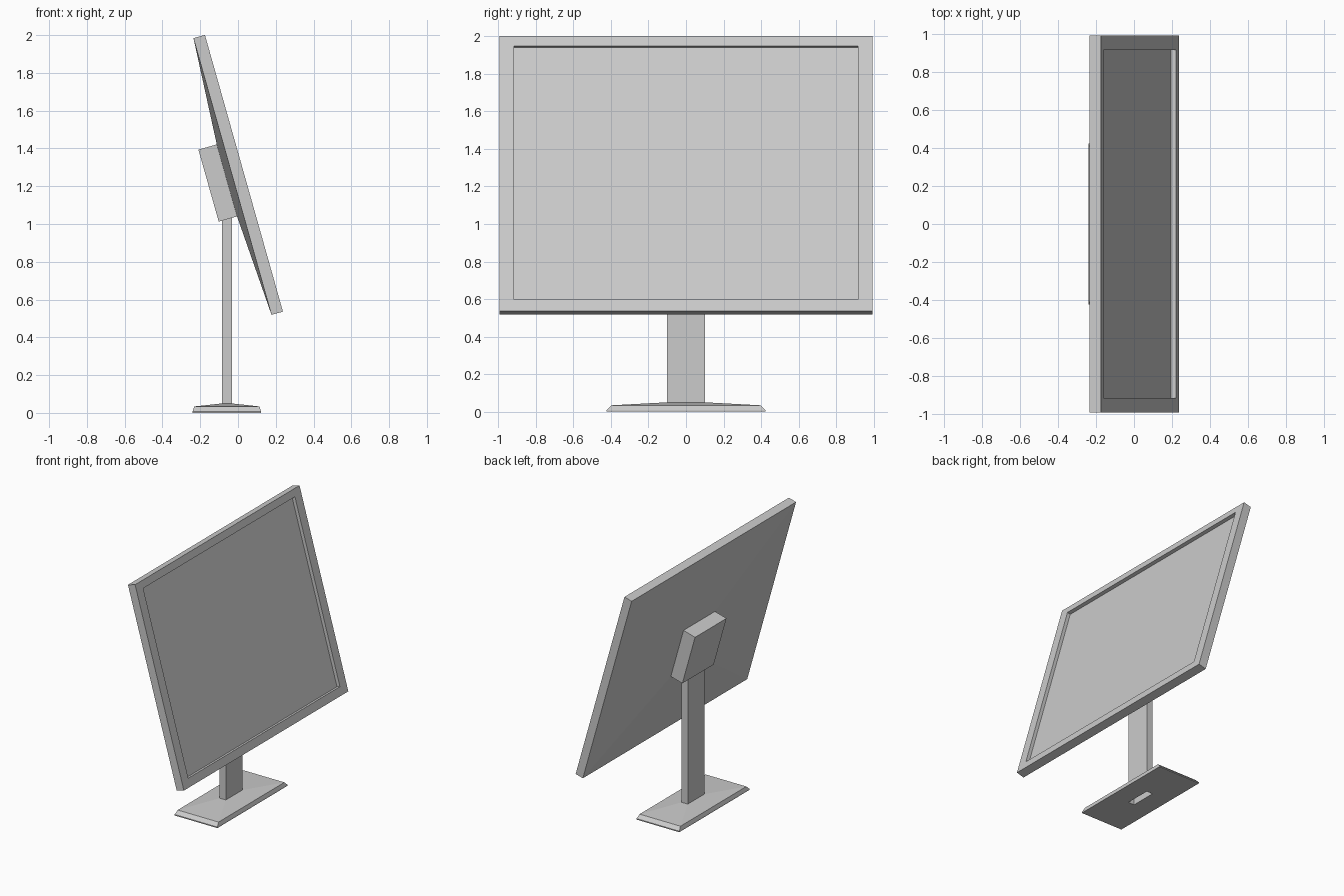
import bpy, bmesh, math
from mathutils import Matrix, Vector

if "Cube" in bpy.data.objects:
    bpy.data.objects.remove(bpy.data.objects["Cube"])

TILT = math.radians(-15.75)
# Panel frame: x out of the screen, y sideways, z up the panel
PANEL = Matrix.Translation((0.0315, 0, 1.2685)) @ Matrix.Rotation(TILT, 4, 'Y')
# Turns loft axes (width, height, depth) into panel axes (depth, width, height)
TO_PANEL = PANEL @ Matrix(((0, 0, 1, 0), (1, 0, 0, 0), (0, 1, 0, 0), (0, 0, 0, 1)))


def loft(name, rings, matrix=Matrix.Identity(4), cap_start=True, cap_end=True):
    """Join rectangles (half_a, half_b, centre_b, level) into one mesh."""
    bm = bmesh.new()
    loops = []
    for a, b, c, w in rings:
        corners = ((-a, c - b), (a, c - b), (a, c + b), (-a, c + b))
        loops.append([bm.verts.new(matrix @ Vector((p, q, w))) for p, q in corners])
    for lo, hi in zip(loops, loops[1:]):
        for i in range(4):
            j = (i + 1) % 4
            bm.faces.new((lo[i], lo[j], hi[j], hi[i]))
    if cap_start:
        bm.faces.new(loops[0][::-1])
    if cap_end:
        bm.faces.new(loops[-1])
    bmesh.ops.recalc_face_normals(bm, faces=bm.faces)
    mesh = bpy.data.meshes.new(name)
    bm.to_mesh(mesh)
    bm.free()
    obj = bpy.data.objects.new(name, mesh)
    bpy.context.collection.objects.link(obj)
    return obj


# Screen panel: bulged back, rim, bezel and recessed display
loft("screen_panel", [
    (0.190, 0.198, -0.012, -0.097),
    (0.994, 0.761, 0, -0.063),
    (0.994, 0.761, 0, 0),
    (0.917, 0.702, 0.004, 0),
    (0.917, 0.702, 0.004, -0.026),
], TO_PANEL)

# Mounting block behind the panel
loft("mount_block", [
    (0.190, 0.198, -0.012, -0.198),
    (0.190, 0.198, -0.012, -0.097),
], TO_PANEL)

# Stem and base are lofted upwards, turned so width runs along y
UPRIGHT = Matrix.Translation((-0.059, 0, 0)) @ Matrix.Rotation(math.pi / 2, 4, 'Z')

# Stem, open underneath
loft("stem", [(0.1, 0.026, 0, 0), (0.1, 0.026, 0, 1.1)], UPRIGHT, cap_start=False)

# Base plate with a slot below, sloped rim and shallow roof
loft("base", [
    (0.1, 0.026, 0, 0),
    (0.424, 0.181, 0, 0),
    (0.424, 0.181, 0, 0.008),
    (0.398, 0.173, 0, 0.034),
    (0.1, 0.026, 0, 0.05),
], UPRIGHT, cap_start=False, cap_end=False)
